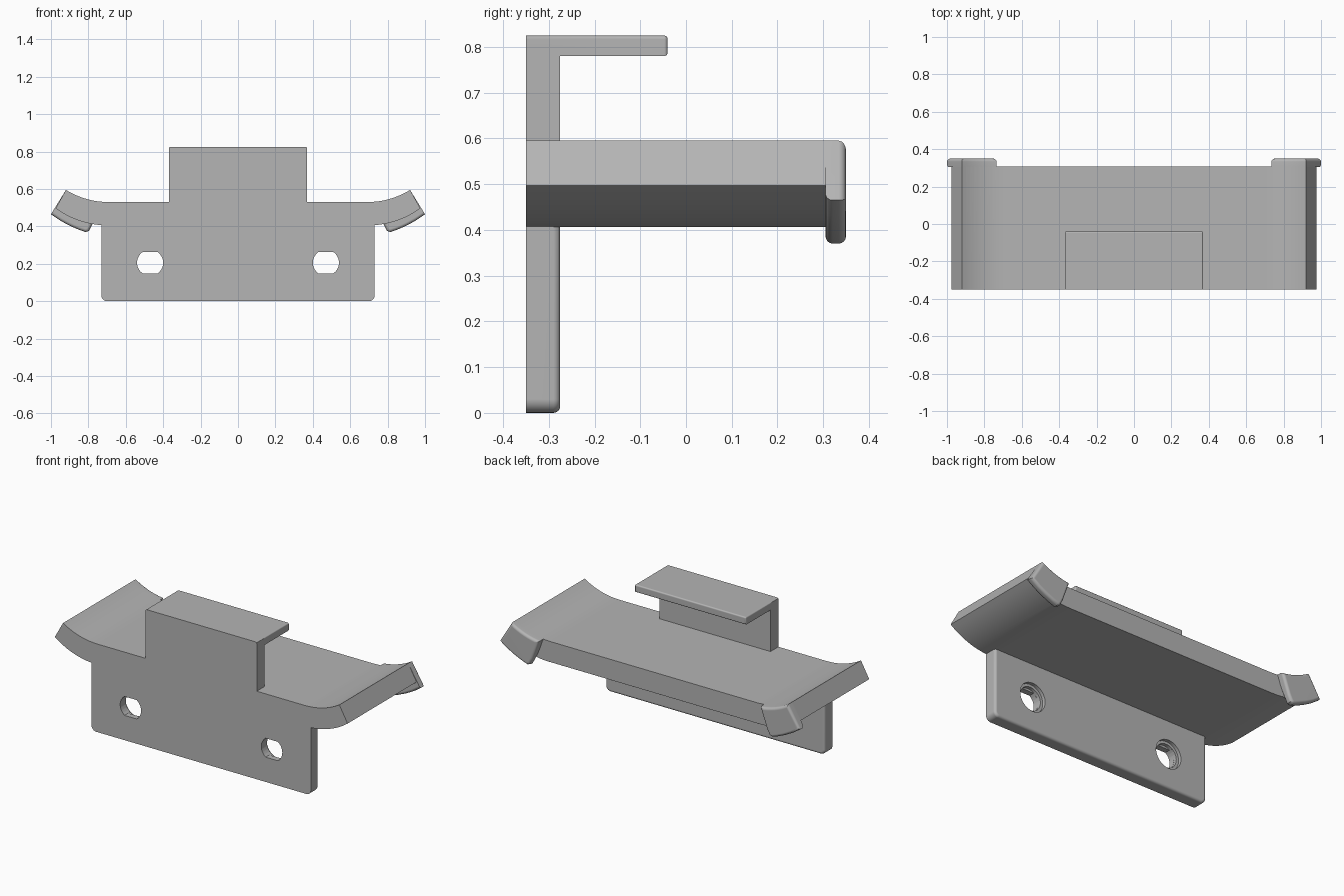
import bpy, bmesh, math
from math import sin, cos, radians, sqrt

if "Cube" in bpy.data.objects:
    bpy.data.objects.remove(bpy.data.objects["Cube"])

grey = bpy.data.materials.new("plain_grey")
grey.diffuse_color = (0.46, 0.46, 0.46, 1)
grey.use_nodes = True
grey.node_tree.nodes["Principled BSDF"].inputs["Base Color"].default_value = grey.diffuse_color


def arc(cx, cz, r, a0, a1, n):
    """Points on a circle; angles in degrees from +x."""
    return [(cx + r * cos(radians(a0 + (a1 - a0) * i / n)),
             cz + r * sin(radians(a0 + (a1 - a0) * i / n))) for i in range(n + 1)]


def extrude(name, profile, y0, y1, pick=None, width=0.012):
    """Extrude an x-z profile along y; round the end edges chosen by pick(a, b, y)."""
    bm = bmesh.new()
    front = [bm.verts.new((x, y0, z)) for x, z in profile]
    back = [bm.verts.new((x, y1, z)) for x, z in profile]
    n = len(profile)
    bm.faces.new(front)
    bm.faces.new(back[::-1])
    for i in range(n):
        j = (i + 1) % n
        bm.faces.new((front[j], front[i], back[i], back[j]))
    bmesh.ops.recalc_face_normals(bm, faces=bm.faces)
    if pick:
        edges = [e for e in bm.edges
                 if abs(e.verts[0].co.y - e.verts[1].co.y) < 1e-6
                 and pick(e.verts[0].co, e.verts[1].co, e.verts[0].co.y)]
        bmesh.ops.bevel(bm, geom=edges, offset=width, offset_type='OFFSET',
                        segments=4, profile=0.5, affect='EDGES', clamp_overlap=True)
    me = bpy.data.meshes.new(name)
    bm.to_mesh(me)
    bm.free()
    ob = bpy.data.objects.new(name, me)
    bpy.context.collection.objects.link(ob)
    return ob


def combine(body, other, op):
    """Boolean another part into the body, then remove that part."""
    m = body.modifiers.new("join", 'BOOLEAN')
    m.operation, m.solver, m.object = op, 'EXACT', other
    bpy.ops.object.select_all(action='DESELECT')
    bpy.context.view_layer.objects.active = body
    body.select_set(True)
    bpy.ops.object.modifier_apply(modifier=m.name)
    bpy.data.objects.remove(other)


def mirrored(half):
    """Close a right-hand half profile with its mirror image."""
    return half + [(-x, z) for x, z in reversed(half)]


F = -0.35  # front plane

# Back plate with rounded lower corners and the narrow stem above
plate = mirrored(arc(0.70, 0.03, 0.03, -90, 0, 6) +
                 [(0.73, 0.47), (0.37, 0.47), (0.37, 0.80)])
body = extrude("wall_bracket", plate, F, -0.275,
               lambda a, b, y: y > -0.3 and min(a.z, b.z) < 0.42 and max(a.z, b.z) < 0.48,
               0.015)

# Tray with upturned curved ends
angles = [0] + [5.9 + (31.6 - 5.9) * i / 8 for i in range(9)]
top = [(0.69 + 0.439 * sin(radians(a)), 0.969 - 0.439 * cos(radians(a))) for a in angles]
under = arc(0.70, 0.867, 0.461, -53.4, -90, 10)
tray = extrude("tray", mirrored(top + under), F, 0.308,
               lambda a, b, y: y > 0 and a.x * b.x < 0, 0.012)
combine(body, tray, 'UNION')

# Top tab over the stem
tab = extrude("top_tab", mirrored([(0.37, 0.78)] + arc(0.362, 0.817, 0.008, 0, 90, 3)),
              F, -0.04, lambda a, b, y: y > -0.1, 0.012)
combine(body, tab, 'UNION')

# Hooked lips on both rear corners
lower = [(1.0, 0.465), (0.95, 0.431), (0.90, 0.404), (0.85, 0.382), (0.815, 0.37),
         (0.797, 0.376)]
lip_half = top[1:] + lower + [(0.778, 0.413)]
for s in (1, -1):
    lip = extrude("rear_lip", [(s * x, z) for x, z in lip_half], 0.305, 0.35,
                  lambda a, b, y: y > 0.33 or max(a.z, b.z) < 0.47, 0.016)
    combine(body, lip, 'UNION')

# Screw holes: flat-sided through hole, stepped round recess from behind
h = 0.057
w = math.degrees(math.asin(h / 0.07))
for s in (1, -1):
    cx, cz = 0.47 * s, 0.206
    slot = arc(cx, cz, 0.07, -w, w, 8) + arc(cx, cz, 0.07, 180 - w, 180 + w, 8)
    combine(body, extrude("slot_cutter", slot, -0.4, -0.2), 'DIFFERENCE')
    for r, y in ((0.07, -0.315), (0.086, -0.295)):
        ring = arc(cx, cz, r, 0, 352.5, 47)
        combine(body, extrude("recess_cutter", ring, y, -0.2), 'DIFFERENCE')

# Finish: one colour, smooth rounded edges
body.data.materials.clear()
body.data.materials.append(grey)
body.data.polygons.foreach_set("material_index", [0] * len(body.data.polygons))
bpy.context.view_layer.objects.active = body
body.select_set(True)
bpy.ops.object.shade_smooth_by_angle(angle=radians(30))
wn = body.modifiers.new("clean_shading", 'WEIGHTED_NORMAL')
wn.keep_sharp = True
